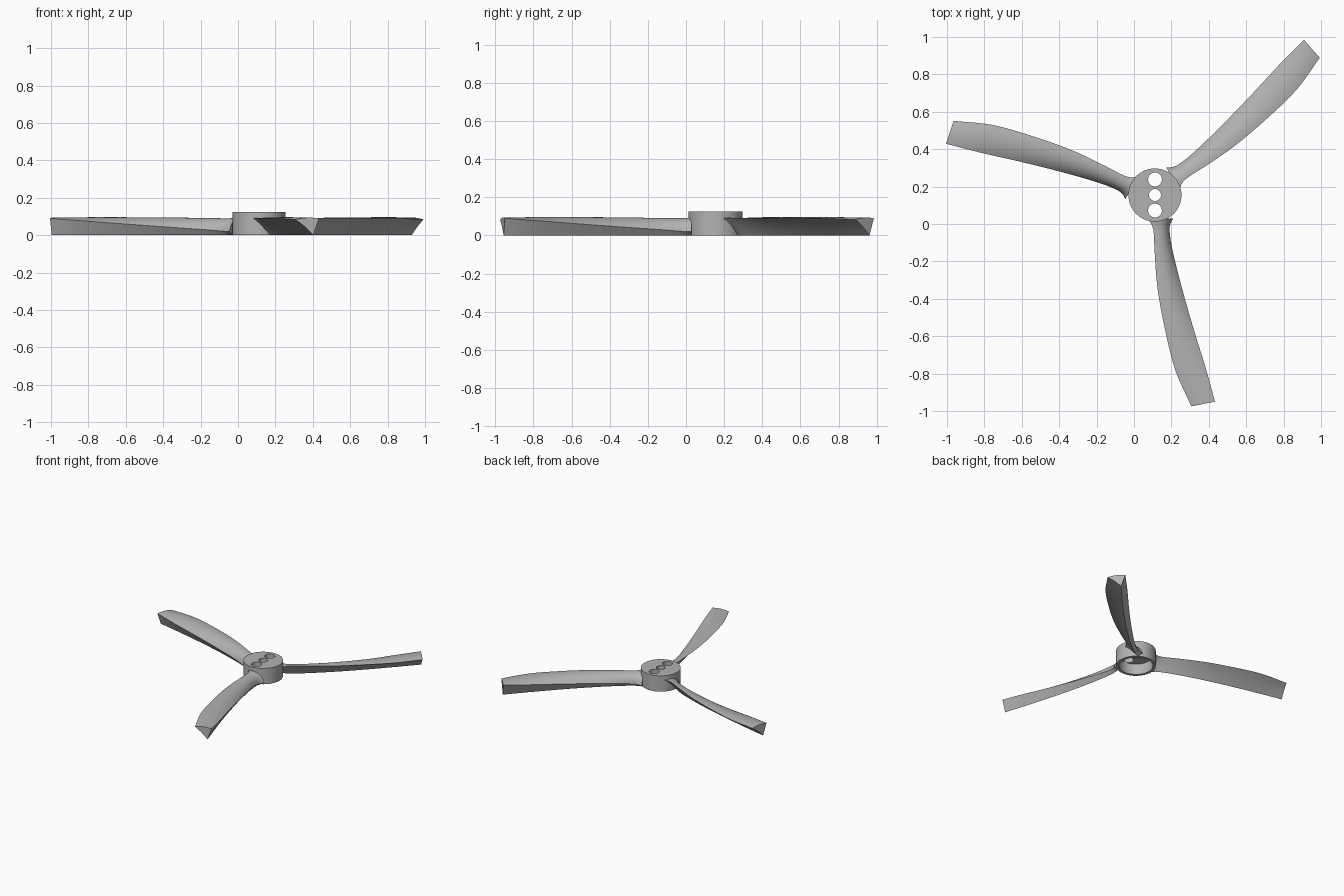
import bpy, bmesh, math
from mathutils import Vector, Matrix

if "Cube" in bpy.data.objects:
    bpy.data.objects.remove(bpy.data.objects["Cube"])

HUB = Vector((0.112, 0.155, 0.0))
HUB_R, HUB_H = 0.142, 0.125

grey = bpy.data.materials.new("plain grey")
grey.diffuse_color = (0.45, 0.45, 0.45, 1)
grey.use_nodes = True
grey.node_tree.nodes["Principled BSDF"].inputs["Base Color"].default_value = grey.diffuse_color


def cylinder(name, radius, z0, z1, dy=0.0, sides=64):
    bpy.ops.mesh.primitive_cylinder_add(
        vertices=sides, radius=radius, depth=z1 - z0,
        location=HUB + Vector((0, dy, (z0 + z1) / 2)))
    ob = bpy.context.object
    ob.name = name
    return ob


def smooth(ob, angle):
    bpy.ops.object.select_all(action='DESELECT')
    ob.select_set(True)
    bpy.context.view_layer.objects.active = ob
    bpy.ops.object.shade_smooth_by_angle(angle=math.radians(angle))


# Hub: round cap, hollow underneath, with three bolt holes through the top
hub = cylinder("hub", HUB_R, 0, HUB_H)
hub.data.materials.append(grey)
cutters = [cylinder("cavity_cutter", 0.121, -0.05, 0.085)]
for dy, r in ((-0.083, 0.037), (0, 0.032), (0.083, 0.037)):
    cutters.append(cylinder("hole_cutter", r, 0.06, 0.2, dy, 40))
for c in cutters:
    mod = hub.modifiers.new("cut", 'BOOLEAN')
    mod.operation = 'DIFFERENCE'
    mod.solver = 'EXACT'
    mod.object = c
    bpy.context.view_layer.objects.active = hub
    bpy.ops.object.modifier_apply(modifier=mod.name)
    bpy.data.objects.remove(c)
smooth(hub, 35)

# Blade stations: trailing edge (r, x, z), leading edge (r, x, z), top bulge
STATIONS = [
    (0.126, -0.045, 0.090, 0.126, 0.098, 0.020, 0.036),
    (0.150, -0.022, 0.090, 0.150, 0.084, 0.020, 0.030),
    (0.190, -0.008, 0.090, 0.190, 0.078, 0.023, 0.025),
    (0.300, -0.002, 0.091, 0.300, 0.095, 0.031, 0.022),
    (0.500, 0.014, 0.092, 0.500, 0.145, 0.045, 0.020),
    (0.720, 0.054, 0.092, 0.720, 0.208, 0.061, 0.016),
    (0.940, 0.110, 0.090, 0.930, 0.273, 0.077, 0.012),
    (1.130, 0.195, 0.083, 1.105, 0.321, 0.090, 0.007),
]


def resample(rows, steps):
    """Catmull-Rom interpolation between stations."""
    out = []
    for i in range(len(rows) - 1):
        a, b, c, d = (rows[min(max(j, 0), len(rows) - 1)] for j in range(i - 1, i + 3))
        for s in range(steps):
            t = s / steps
            row = []
            for k in range(len(b)):
                m0 = (c[k] - a[k]) / (c[0] - a[0])
                m1 = (d[k] - b[k]) / (d[0] - b[0])
                h = c[0] - b[0]
                row.append((2*t**3 - 3*t*t + 1) * b[k] + (t**3 - 2*t*t + t) * h * m0
                           + (3*t*t - 2*t**3) * c[k] + (t**3 - t*t) * h * m1)
            out.append(row)
    return out + [list(rows[-1])]


def section(row):
    """Rounded top, short front wall down to the keel, hollow underside."""
    ra, xa, za, rb, xb, zb, bulge = row
    a, b = Vector((xa, -ra, za)), Vector((xb, -rb, zb))
    side = b - a
    normal = Vector((-side.z, 0, side.x)).normalized()
    keel = a.lerp(b, 0.76)
    keel.z = 0
    pts = []
    for i in range(11):
        t = i / 10
        pts.append(a.lerp(b, t) + normal * bulge * 4 * t * (1 - t))
    for i in range(4):
        t = i / 4
        p = keel.lerp(a, t)
        p.z += 0.006 * 4 * t * (1 - t)
        pts.append(p)
    return pts


def blade_mesh():
    bm = bmesh.new()
    rings = [[bm.verts.new(p) for p in section(r)] for r in resample(STATIONS, 4)]
    n = len(rings[0])
    for p, q in zip(rings, rings[1:]):
        for i in range(n):
            j = (i + 1) % n
            bm.faces.new((p[i], p[j], q[j], q[i]))
    bm.faces.new(rings[0])
    bm.faces.new(rings[-1])
    bmesh.ops.recalc_face_normals(bm, faces=bm.faces)
    me = bpy.data.meshes.new("blade")
    bm.to_mesh(me)
    bm.free()
    me.materials.append(grey)
    return me


# Three blades turned about the hub axis
mesh = blade_mesh()
for k in range(3):
    ob = bpy.data.objects.new(f"blade_{k + 1}", mesh.copy())
    bpy.context.collection.objects.link(ob)
    ob.matrix_world = Matrix.Translation(HUB) @ Matrix.Rotation(k * math.tau / 3, 4, 'Z')
    smooth(ob, 35)
